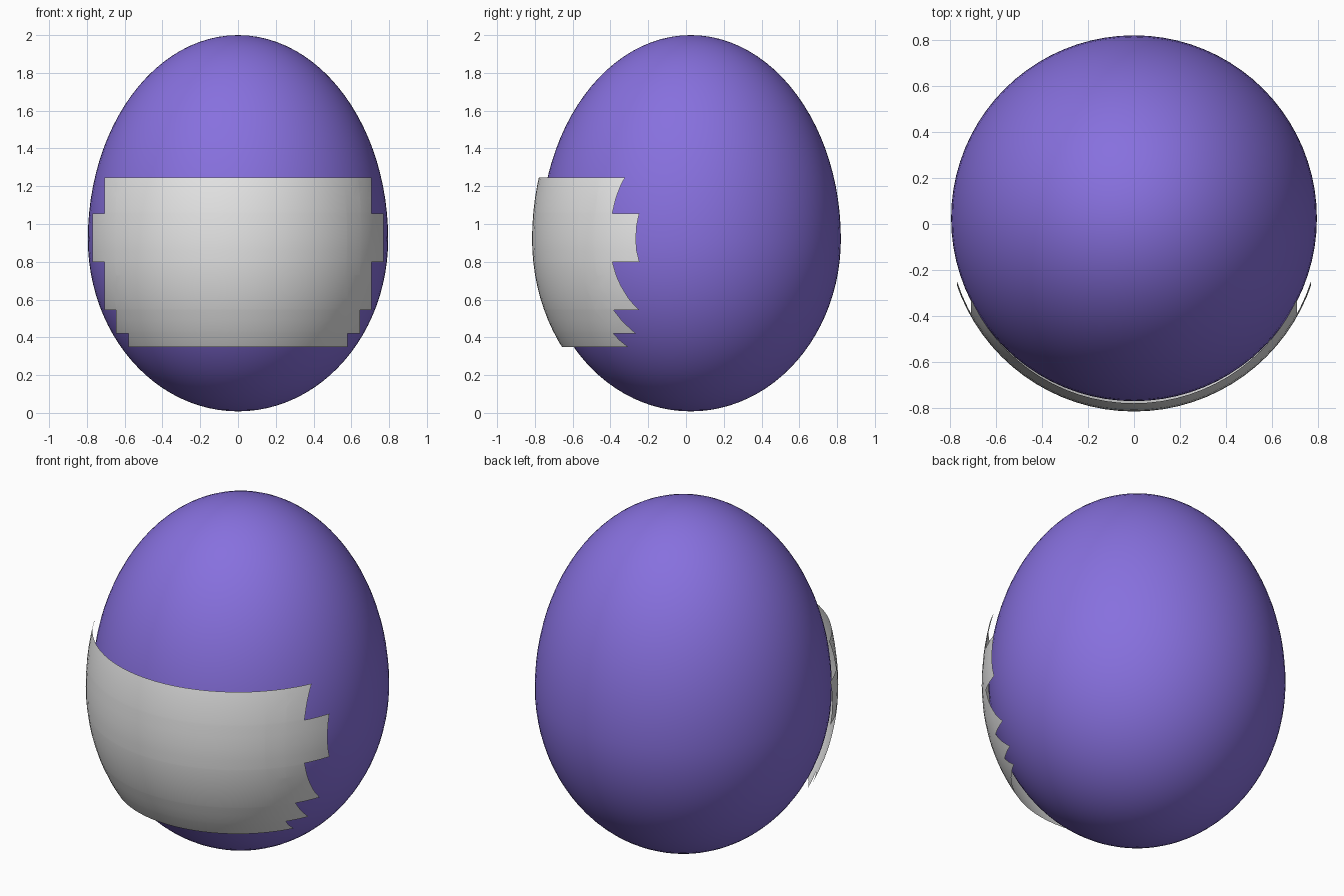
import bpy
import bmesh

cube = bpy.data.objects.get("Cube")
if cube:
    bpy.data.objects.remove(cube, do_unlink=True)

WAIST = 0.92  # height of the widest ring


def make_material(name, rgb):
    mat = bpy.data.materials.new(name)
    mat.use_nodes = True
    mat.diffuse_color = (*rgb, 1)
    mat.node_tree.nodes["Principled BSDF"].inputs["Base Color"].default_value = (*rgb, 1)
    return mat


def egg_mesh(radius, top, bottom, y):
    """Sphere stretched by different amounts above and below the waist."""
    bm = bmesh.new()
    bmesh.ops.create_uvsphere(bm, u_segments=80, v_segments=48, radius=1)
    for v in bm.verts:
        v.co.x *= radius
        v.co.y = v.co.y * radius + y
        v.co.z = WAIST + v.co.z * (top if v.co.z > 0 else bottom)
    return bm


def add_object(name, bm, mat):
    for f in bm.faces:
        f.smooth = True
    mesh = bpy.data.meshes.new(name)
    bm.to_mesh(mesh)
    bm.free()
    mesh.materials.append(mat)
    obj = bpy.data.objects.new(name, mesh)
    bpy.context.collection.objects.link(obj)
    return obj


def cut(bm, point, normal):
    bmesh.ops.bisect_plane(bm, geom=bm.verts[:] + bm.edges[:] + bm.faces[:],
                           plane_co=point, plane_no=normal, dist=1e-5)


purple = make_material("purple", (0.242, 0.162, 0.73))
grey = make_material("light grey", (0.8, 0.8, 0.8))

# Egg body
add_object("egg_body", egg_mesh(0.795, 1.08, 0.912, 0.025), purple)

# Front panel: thin sheet with a stepped outline (bottom, top, half width)
bands = [(0.35, 0.42, 0.58), (0.42, 0.545, 0.645), (0.545, 0.80, 0.708),
         (0.80, 1.055, 0.77), (1.055, 1.245, 0.708)]
panel = egg_mesh(0.815, 1.115, 0.965, 0)
for height in [b[0] for b in bands] + [bands[-1][1]]:
    cut(panel, (0, 0, height), (0, 0, 1))
for width in sorted({b[2] for b in bands}):
    for side in (-1, 1):
        cut(panel, (side * width, 0, 0), (1, 0, 0))


def on_panel(face):
    c = face.calc_center_median()
    return c.y < 0 and any(lo < c.z < hi and abs(c.x) < w for lo, hi, w in bands)


bmesh.ops.delete(panel, geom=[f for f in panel.faces if not on_panel(f)], context="FACES")
add_object("front_panel", panel, grey)
